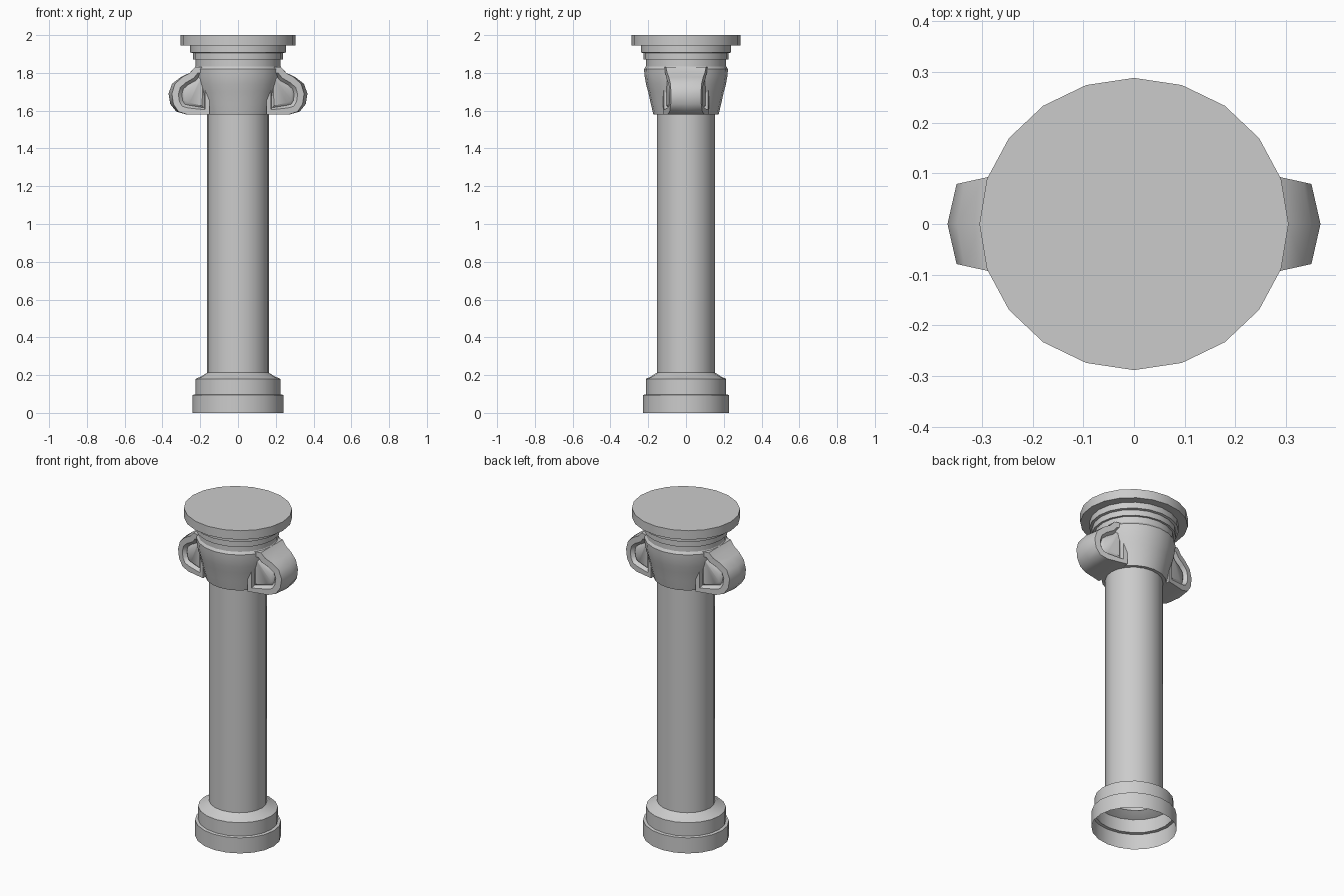
import bpy, bmesh, math

if "Cube" in bpy.data.objects:
    bpy.data.objects.remove(bpy.data.objects["Cube"])

SIDES = 20
Y_SCALE = 0.945


def finish(bm, name, angle=35):
    bmesh.ops.recalc_face_normals(bm, faces=bm.faces)
    mesh = bpy.data.meshes.new(name)
    bm.to_mesh(mesh)
    bm.free()
    ob = bpy.data.objects.new(name, mesh)
    bpy.context.collection.objects.link(ob)
    bpy.ops.object.select_all(action='DESELECT')
    ob.select_set(True)
    bpy.context.view_layer.objects.active = ob
    bpy.ops.object.shade_smooth_by_angle(angle=math.radians(angle))
    return ob


def lathe(name, profile, cap_top=False):
    """Revolve (radius, z) points into a slightly flattened 20-sided form."""
    bm = bmesh.new()
    rings = []
    for r, z in profile:
        rings.append([bm.verts.new((r * math.cos(2 * math.pi * i / SIDES),
                                    r * Y_SCALE * math.sin(2 * math.pi * i / SIDES), z))
                      for i in range(SIDES)])
    for a, b in zip(rings, rings[1:]):
        for i in range(SIDES):
            j = (i + 1) % SIDES
            bm.faces.new((a[i], a[j], b[j], b[i]))
    if cap_top:
        bm.faces.new(rings[-1])
    return finish(bm, name)


def scroll(name, side):
    """Bracket-like scroll that tapers outward, with recessed cheeks."""
    outline = [(0.15, 1.58), (0.27, 1.58), (0.315, 1.595), (0.342, 1.635), (0.35, 1.69),
               (0.334, 1.742), (0.295, 1.778), (0.255, 1.80), (0.228, 1.83), (0.15, 1.83)]
    bm = bmesh.new()
    cols = []
    for k in (-1, 0, 1):
        col = []
        for x, z in outline:
            width = 0.123 - 0.22 * (x - 0.15)
            bulge = 0.018 * max(0, (x - 0.25) / 0.1) if k == 0 else 0
            col.append(bm.verts.new((side * (x + bulge), k * width, z)))
        cols.append(col)
    n = len(outline)
    for a, b in zip(cols, cols[1:]):
        for i in range(n):
            j = (i + 1) % n
            bm.faces.new((a[i], a[j], b[j], b[i]))
    cheeks = [bm.faces.new(cols[0]), bm.faces.new(cols[2])]
    bmesh.ops.recalc_face_normals(bm, faces=bm.faces)
    # sunken cheek with a raised eye in the middle
    bmesh.ops.inset_individual(bm, faces=cheeks, thickness=0.035, depth=0)
    bmesh.ops.inset_individual(bm, faces=cheeks, thickness=0.014, depth=-0.022)
    bmesh.ops.inset_individual(bm, faces=cheeks, thickness=0.014, depth=0.01)
    return finish(bm, name, 40)


# Stepped base, open underneath
lathe("base", [(0.242, 0), (0.242, 0.095), (0.225, 0.098), (0.225, 0.18),
               (0.195, 0.193), (0.163, 0.213)])

# Plain shaft
lathe("shaft", [(0.163, 0.205), (0.163, 1.59)])

# Flaring bell of the capital
lathe("capital_bell", [(0.160, 1.58), (0.183, 1.58), (0.198, 1.64), (0.212, 1.70),
                       (0.224, 1.74), (0.233, 1.79), (0.235, 1.82), (0.225, 1.835)])

# Stacked mouldings and the round top slab
lathe("capital_top", [(0.225, 1.83), (0.225, 1.87), (0.238, 1.87), (0.238, 1.905),
                      (0.253, 1.908), (0.253, 1.945), (0.305, 1.945), (0.305, 2.0)], True)

# Scrolls on both sides
scroll("scroll_right", 1)
scroll("scroll_left", -1)
